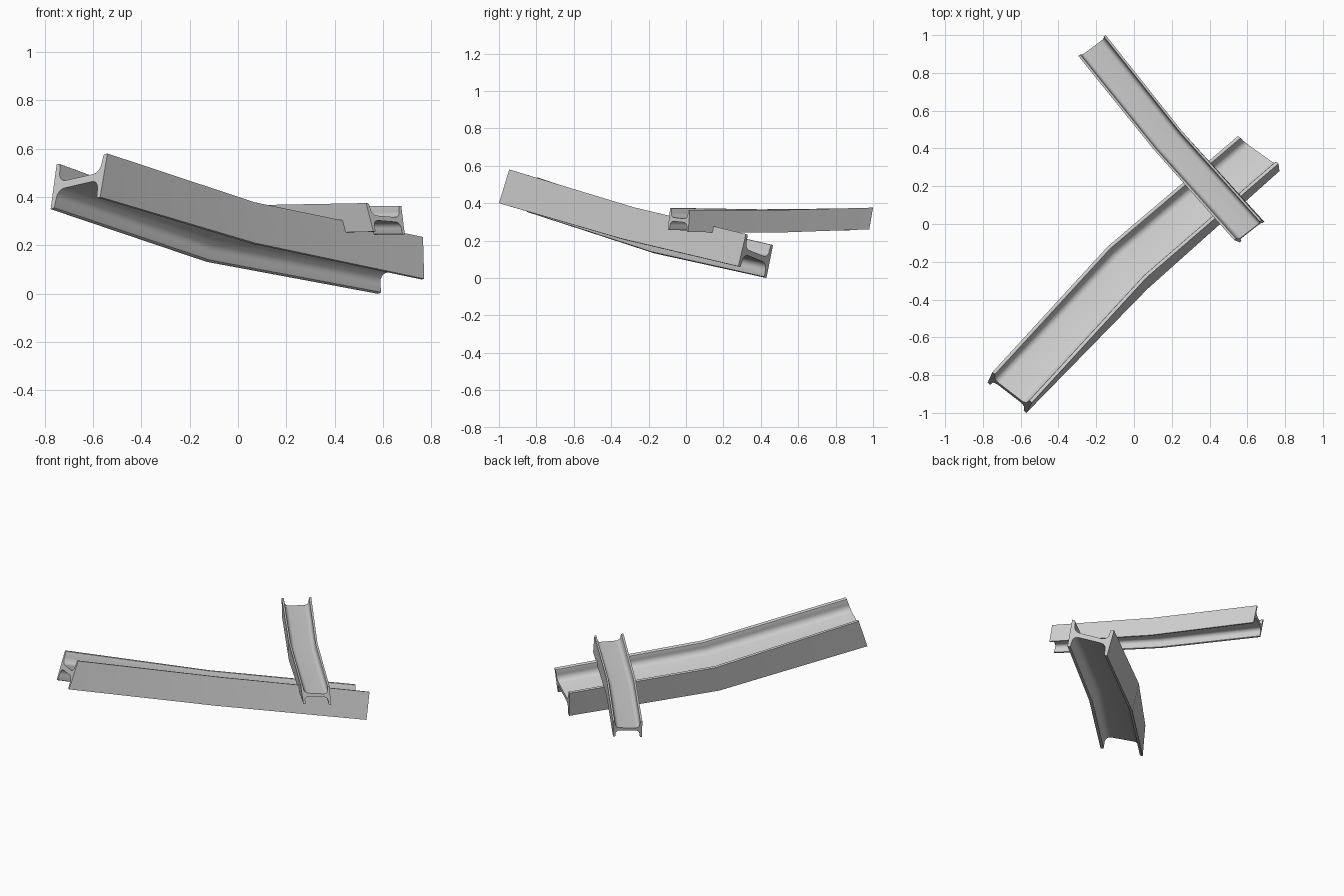
import bpy, bmesh, math
from mathutils import Vector

if "Cube" in bpy.data.objects:
    bpy.data.objects.remove(bpy.data.objects["Cube"])


def h_profile():
    """H-section outline in unit coordinates, from one mirrored quarter."""
    q = [(1, 1), (0.90, 1), (0.865, 0.975), (0.85, 0.92)]    # outer corner and rounded toe
    cu, cv, ru, rv = 0.54, 0.60, 0.29, 0.43                  # root fillet
    for i in range(7):
        a = math.radians(90 * i / 6)
        q.append((cu + ru * math.cos(a), cv - rv * math.sin(a)))
    tl = [(-u, v) for u, v in reversed(q)]
    bl = [(-u, -v) for u, v in q]
    br = [(u, -v) for u, v in reversed(q)]
    return q + tl + bl + br


def beam(name, stations):
    """Loft the H-section; each station gives left-bottom, left-top,
    right-bottom and right-top outer corners of the flanges."""
    prof = h_profile()
    bm = bmesh.new()
    rings = []
    for corners in stations:
        lb, lt, rb, rt = (Vector(c) for c in corners)
        ring = []
        for u, v in prof:
            s, t = (u + 1) / 2, (v + 1) / 2
            ring.append(bm.verts.new(lb.lerp(rb, s).lerp(lt.lerp(rt, s), t)))
        rings.append(ring)
    n = len(prof)
    for a, b in zip(rings, rings[1:]):
        for i in range(n):
            j = (i + 1) % n
            bm.faces.new((a[i], a[j], b[j], b[i]))
    bm.faces.new(rings[0])
    bm.faces.new(rings[-1])
    bmesh.ops.recalc_face_normals(bm, faces=bm.faces)
    me = bpy.data.meshes.new(name)
    bm.to_mesh(me)
    bm.free()
    ob = bpy.data.objects.new(name, me)
    bpy.context.collection.objects.link(ob)
    bpy.ops.object.select_all(action='DESELECT')
    ob.select_set(True)
    bpy.context.view_layer.objects.active = ob
    bpy.ops.object.shade_smooth_by_angle(angle=math.radians(25))
    return ob


# Large bent beam, lying tilted on the ground
beam("large_bent_beam", [
    ((-0.775, -0.84, 0.35), (-0.75, -0.785, 0.535), (-0.57, -1.0, 0.40), (-0.54, -0.945, 0.58)),
    ((-0.13, -0.17, 0.132), (-0.14, -0.12, 0.31), (0.07, -0.345, 0.21), (0.07, -0.28, 0.378)),
    ((0.578, 0.43, 0.0), (0.55, 0.465, 0.175), (0.77, 0.28, 0.062), (0.765, 0.32, 0.235)),
])

# Small bent beam, resting across the large one
beam("small_bent_beam", [
    ((0.56, -0.097, 0.257), (0.53, -0.085, 0.375), (0.69, 0.012, 0.245), (0.675, 0.02, 0.363)),
    ((0.11, 0.39, 0.246), (0.10, 0.40, 0.367), (0.262, 0.48, 0.242), (0.255, 0.49, 0.363)),
    ((-0.282, 0.875, 0.255), (-0.295, 0.89, 0.372), (-0.138, 0.98, 0.26), (-0.15, 1.0, 0.376)),
])
